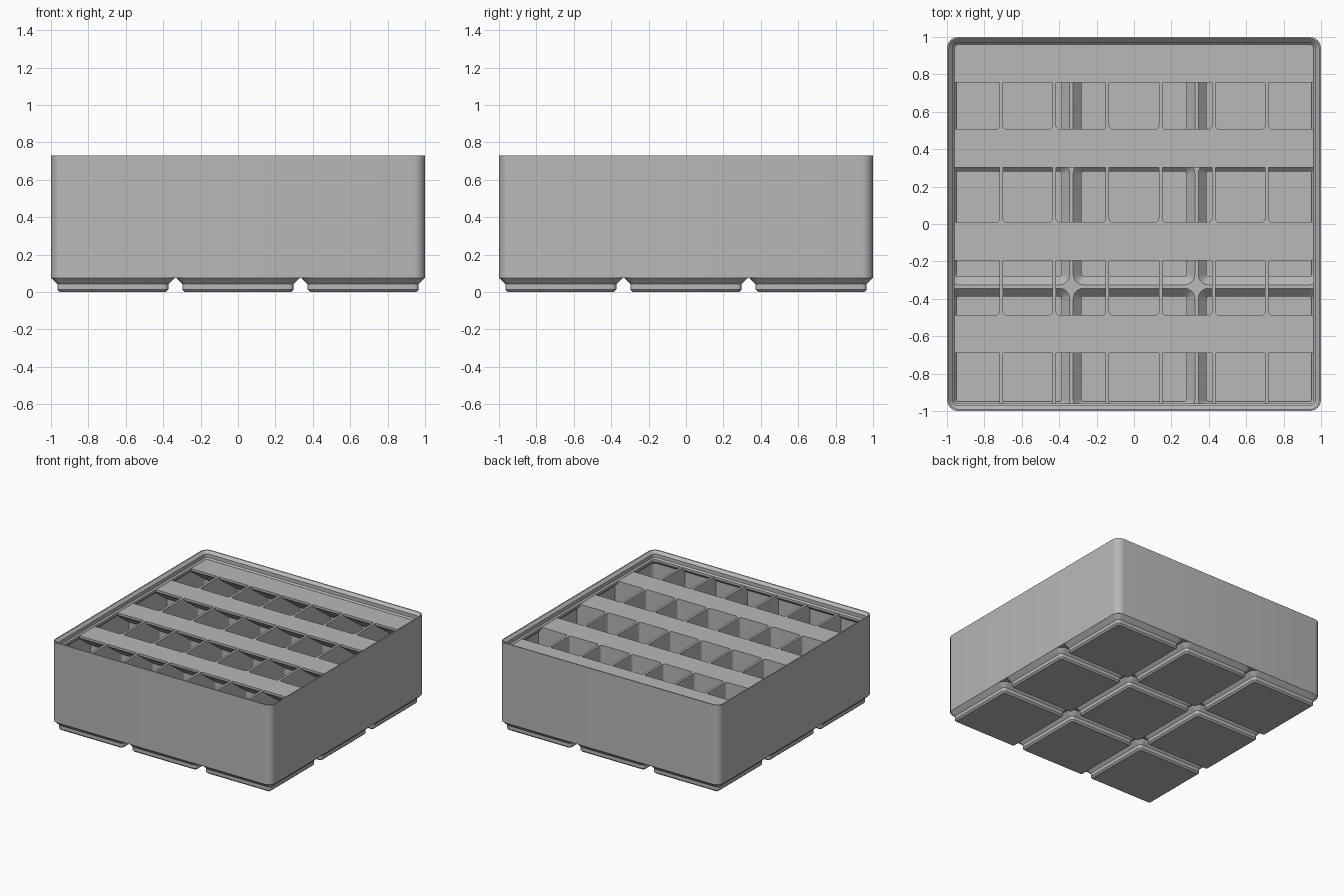
import bpy, bmesh, math

cube = bpy.data.objects.get("Cube")
if cube:
    bpy.data.objects.remove(cube, do_unlink=True)

GREY = bpy.data.materials.new("plain grey")
GREY.use_nodes = True
GREY.diffuse_color = (0.48, 0.48, 0.48, 1)
GREY.node_tree.nodes["Principled BSDF"].inputs["Base Color"].default_value = GREY.diffuse_color

PITCH = 0.669        # spacing of the feet
INNER = 0.985        # inside of the outer wall
TOP = 0.668          # top of dividers and tabs
WALL = 0.0096        # half thickness of a divider
COLS, ROWS = 7, 4
COL_STEP, ROW_STEP = 0.284, 0.497


def ring(bm, cx, cy, hx, hy, r, z, steps=6):
    """Loop of vertices around a rounded rectangle."""
    verts = []
    for q, (sx, sy) in enumerate([(1, 1), (-1, 1), (-1, -1), (1, -1)]):
        for i in range(steps + 1):
            a = (q + i / steps) * math.pi / 2
            verts.append(bm.verts.new((cx + sx * (hx - r) + r * math.cos(a),
                                       cy + sy * (hy - r) + r * math.sin(a), z)))
    return verts


def loft(bm, sections):
    """Closed solid through rounded rectangles, listed bottom to top."""
    rings = [ring(bm, *s) for s in sections]
    n = len(rings[0])
    for lo, hi in zip(rings, rings[1:]):
        for i in range(n):
            j = (i + 1) % n
            bm.faces.new((lo[i], lo[j], hi[j], hi[i]))
    bm.faces.new(rings[0][::-1])
    bm.faces.new(rings[-1])


def square_loft(bm, profile, cx=0, cy=0):
    """Loft from (half width, corner radius, z) rows."""
    loft(bm, [(cx, cy, h, h, r, z) for h, r, z in profile])


def box(bm, x, y, z0, z1):
    """Box reaching x and y either side of the centre."""
    verts = bmesh.ops.create_cube(bm, size=1)["verts"]
    bmesh.ops.scale(bm, vec=(2 * x, 2 * y, z1 - z0), verts=verts)
    bmesh.ops.translate(bm, vec=(0, 0, (z0 + z1) / 2), verts=verts)


def finish(bm, name):
    bmesh.ops.recalc_face_normals(bm, faces=bm.faces)
    mesh = bpy.data.meshes.new(name)
    bm.to_mesh(mesh)
    bm.free()
    mesh.materials.append(GREY)
    ob = bpy.data.objects.new(name, mesh)
    bpy.context.collection.objects.link(ob)
    return ob


def activate(ob):
    bpy.ops.object.select_all(action='DESELECT')
    ob.select_set(True)
    bpy.context.view_layer.objects.active = ob


def boolean(ob, other, operation):
    mod = ob.modifiers.new("cut", 'BOOLEAN')
    mod.object, mod.operation, mod.solver = other, operation, 'EXACT'
    activate(ob)
    bpy.ops.object.modifier_apply(modifier=mod.name)


def per_foot(profile, name):
    bm = bmesh.new()
    for i in (-1, 0, 1):
        for j in (-1, 0, 1):
            square_loft(bm, profile, i * PITCH, j * PITCH)
    return finish(bm, name)


def single(profile, name):
    bm = bmesh.new()
    square_loft(bm, profile)
    return finish(bm, name)


# Outer block and its nine stepped feet
bin_shell = single([(1, 0.06, 0.0757), (1, 0.06, 0.73)], "bin_shell")
feet = per_foot([(0.2837, 0.0127, 0), (0.2964, 0.0255, 0.0127),
                 (0.2964, 0.0255, 0.0414), (0.3305, 0.0598, 0.0757),
                 (0.3305, 0.0598, 0.085)], "feet")
boolean(bin_shell, feet, 'UNION')

# Cavity: hollow feet, straight walls and the stepped rim
cavity = single([(INNER, 0.045, 0.0916), (INNER, 0.045, 0.624),
                 (0.959, 0.019, 0.65), (0.959, 0.019, 0.669),
                 (0.970, 0.030, 0.680), (0.970, 0.030, 0.709),
                 (0.991, 0.051, 0.730), (0.991, 0.051, 0.75)], "cavity")
hollows = per_foot([(0.281, 0.0105, 0.016), (0.281, 0.0105, 0.0473),
                    (0.325, 0.0545, 0.0916), (0.325, 0.0545, 0.11)], "hollows")
limit = single([(0.9845, 0.0445, 0), (0.9845, 0.0445, 0.3)], "limit")
boolean(hollows, limit, 'INTERSECT')
boolean(cavity, hollows, 'UNION')
boolean(bin_shell, cavity, 'DIFFERENCE')

# Divider grid with rounded compartment corners
bm = bmesh.new()
box(bm, 0.99, 0.99, 0.005, TOP)
dividers = finish(bm, "dividers")


def span(i, count, step):
    """Low and high side of a compartment; end ones run past the wall."""
    lo = -1.05 if i == 0 else (i - count / 2) * step + WALL
    hi = 1.05 if i == count - 1 else (i + 1 - count / 2) * step - WALL
    return (lo + hi) / 2, (hi - lo) / 2


bm = bmesh.new()
for i in range(COLS):
    for j in range(ROWS):
        cx, hx = span(i, COLS, COL_STEP)
        cy, hy = span(j, ROWS, ROW_STEP)
        loft(bm, [(cx, cy, hx, hy, 0.02, z) for z in (-0.1, 0.8)])
compartments = finish(bm, "compartments")
boolean(dividers, compartments, 'DIFFERENCE')
boolean(dividers, cavity, 'INTERSECT')

# Label tabs: sloped shelves along the back of every row
bm = bmesh.new()
for j, front in enumerate((-0.69, -0.195, 0.302, 0.757)):
    back = 0.99 if j == ROWS - 1 else (j + 1 - ROWS / 2) * ROW_STEP + WALL
    low = TOP - 0.019
    profile = [(front, TOP), (front, low),
               (back, low - (back - front) * math.tan(math.radians(36))), (back, TOP)]
    face = bm.faces.new([bm.verts.new((-0.99, y, z)) for y, z in profile])
    new = bmesh.ops.extrude_face_region(bm, geom=[face])["geom"]
    bmesh.ops.translate(bm, vec=(1.98, 0, 0),
                        verts=[v for v in new if isinstance(v, bmesh.types.BMVert)])
label_tabs = finish(bm, "label_tabs")
boolean(label_tabs, cavity, 'INTERSECT')

for helper in (feet, cavity, hollows, limit, compartments):
    bpy.data.objects.remove(helper, do_unlink=True)

for ob in (bin_shell, dividers, label_tabs):
    activate(ob)
    bpy.ops.object.shade_smooth_by_angle(angle=math.radians(30))
